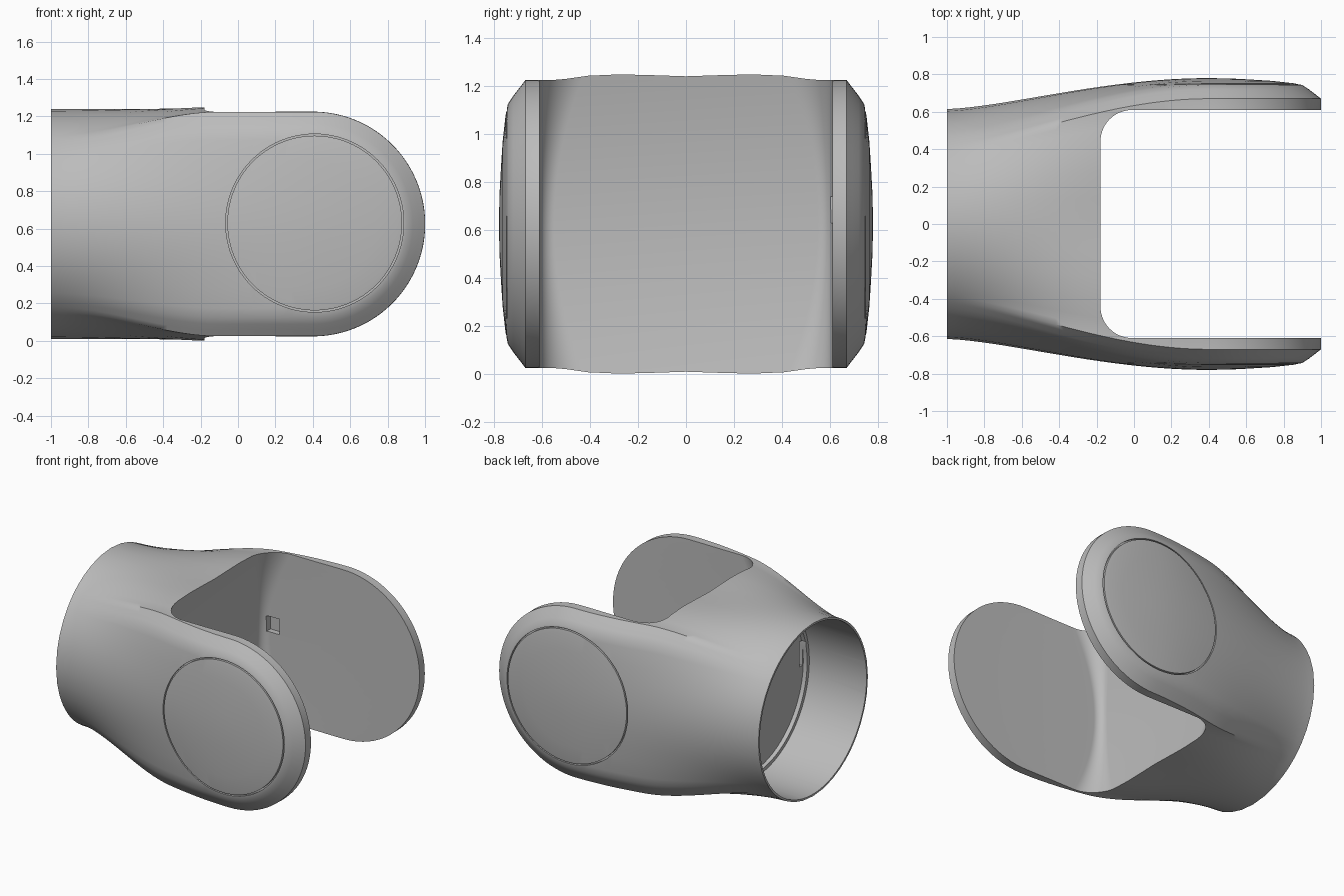
import bpy, bmesh, math
from mathutils import Matrix, Vector

if "Cube" in bpy.data.objects:
    bpy.data.objects.remove(bpy.data.objects["Cube"], do_unlink=True)

MID = 0.625      # height of the centre line
PIVOT = 0.4      # x of the fork eyes
TUBE_R = 0.615
BORE_R = 0.6

mat = bpy.data.materials.new("grey_shell")
mat.use_nodes = True
grey = (0.5, 0.5, 0.5, 1)
mat.diffuse_color = grey
mat.node_tree.nodes["Principled BSDF"].inputs["Base Color"].default_value = grey


def finish(name, bm):
    bmesh.ops.remove_doubles(bm, verts=bm.verts, dist=1e-5)
    bmesh.ops.recalc_face_normals(bm, faces=bm.faces)
    mesh = bpy.data.meshes.new(name)
    bm.to_mesh(mesh)
    bm.free()
    obj = bpy.data.objects.new(name, mesh)
    bpy.context.collection.objects.link(obj)
    mesh.materials.append(mat)
    return obj


def add_face(bm, pts):
    unique = []
    for p in pts:
        if all((p - q).length > 1e-6 for q in unique):
            unique.append(p)
    if len(unique) > 2:
        bm.faces.new([bm.verts.new(p) for p in unique])


def subtract(target, cutter):
    cutter.hide_render = True
    mod = target.modifiers.new("cut", "BOOLEAN")
    mod.operation = "DIFFERENCE"
    mod.solver = "EXACT"
    mod.object = cutter
    bpy.context.view_layer.objects.active = target
    bpy.ops.object.modifier_apply(modifier=mod.name)
    bpy.data.objects.remove(cutter, do_unlink=True)


def smooth(s):
    s = min(s, 1)
    return s * s * (3 - 2 * s)


# Quarter cross-section at the eyes: (y, height above the centre line)
eye = [(0, .616), (.15, .621), (.3, .625), (.45, .62), (.56, .606), (.62, .6),
       (.67, .6), (.693, .57), (.72, .535), (.743, .5), (.753, .45),
       (.765, .34), (.772, .23), (.778, .12), (.78, 0)]
tube = []
for y, h in eye:
    a = math.atan2(y / .78, h / .62)
    tube.append((TUBE_R * math.sin(a), TUBE_R * math.cos(a)))

# Sections: round tube whose shoulders square up early while it widens more slowly,
# then a half turn round the eye
sections = []
STEPS = 36
for i in range(STEPS + 1):
    t = i / STEPS
    wide = smooth(t ** 0.8)
    tall = smooth(t / 0.64)
    sections.append([Vector((-1 + (PIVOT + 1) * t, p[0] + (q[0] - p[0]) * wide,
                             p[1] + (q[1] - p[1]) * tall)) for p, q in zip(tube, eye)])
TURN = 24
for i in range(1, TURN + 1):
    a = math.pi / 2 * i / TURN
    sections.append([Vector((PIVOT + h * math.sin(a), y, h * math.cos(a))) for y, h in eye])

bm = bmesh.new()
for sy in (1, -1):
    for sz in (1, -1):
        def place(p):
            return Vector((p.x, p.y * sy, MID + p.z * sz))
        for a, b in zip(sections, sections[1:]):
            for j in range(len(eye) - 1):
                add_face(bm, [place(p) for p in (a[j], b[j], b[j + 1], a[j + 1])])
        end = sections[0]
        for p, q in zip(end, end[1:]):
            add_face(bm, [place(Vector((-1, 0, 0))), place(p), place(q)])
body = finish("fork_joint_body", bm)

# Gap between the prongs: rounded U outline, slightly deeper and much tighter at mid height
HALF = 0.61


def gap_outline(bow, fillet):
    pts = [(1.4, -HALF)]
    for sy in (-1, 1):
        for k in range(13):
            a = math.pi / 2 * (k / 12 if sy < 0 else 1 - k / 12)
            pts.append((bow + fillet * (1 - math.sin(a)),
                        sy * (HALF - fillet + fillet * math.cos(a))))
    return pts + [(1.4, HALF)]


bm = bmesh.new()
rings = []
for k in range(33):
    u = -1.1 + 2.2 * k / 32
    outline = gap_outline(-0.235 + 0.055 * u * u, 0.06 + 0.12 * u * u)
    rings.append([bm.verts.new((x, y, MID + u * 0.615)) for x, y in outline])
n = len(rings[0])
for a, b in zip(rings, rings[1:]):
    for j in range(n):
        bm.faces.new((a[j], a[(j + 1) % n], b[(j + 1) % n], b[j]))
bm.faces.new(rings[0])
bm.faces.new(rings[-1])
subtract(body, finish("gap_cutter", bm))


# Tube bore with a small ledge at its floor
def bore(radius, x0, x1):
    bm = bmesh.new()
    m = Matrix.Translation(((x0 + x1) / 2, 0, MID)) @ Matrix.Rotation(math.pi / 2, 4, "Y")
    bmesh.ops.create_cone(bm, cap_ends=True, segments=96, radius1=radius, radius2=radius,
                          depth=x1 - x0, matrix=m)
    subtract(body, finish("bore_cutter", bm))


bore(BORE_R, -1.2, -0.55)
bore(BORE_R - 0.025, -1.2, -0.52)


# Small cable slots: one in the inner face of the left-hand prong, one in the bore floor
def slot(x0, x1, y0, y1, height):
    bm = bmesh.new()
    size = Matrix.Diagonal((x1 - x0, y1 - y0, height, 1))
    at = Matrix.Translation(((x0 + x1) / 2, (y0 + y1) / 2, MID + 0.06))
    bmesh.ops.create_cube(bm, size=1, matrix=at @ size)
    subtract(body, finish("slot_cutter", bm))


slot(-0.2, -0.1, 0.58, 0.65, 0.11)
slot(-0.58, -0.43, -0.565, -0.53, 0.18)

# Fine circular groove on each outer eye
for side in (1, -1):
    bm = bmesh.new()
    SEG = 96
    corners = [(.467, .73), (.476, .73), (.476, .85), (.467, .85)]
    for k in range(SEG):
        angles = [2 * math.pi * i / SEG for i in (k, (k + 1) % SEG)]
        loops = [[Vector((PIVOT + .01 + r * math.cos(a), side * y, MID + .005 + r * math.sin(a)))
                  for r, y in corners] for a in angles]
        for j in range(4):
            add_face(bm, [loops[0][j], loops[1][j], loops[1][(j + 1) % 4], loops[0][(j + 1) % 4]])
    subtract(body, finish("groove_cutter", bm))

# Smooth shading with crisp rims
bpy.ops.object.select_all(action="DESELECT")
body.select_set(True)
bpy.context.view_layer.objects.active = body
bpy.ops.object.shade_smooth_by_angle(angle=math.radians(42))
